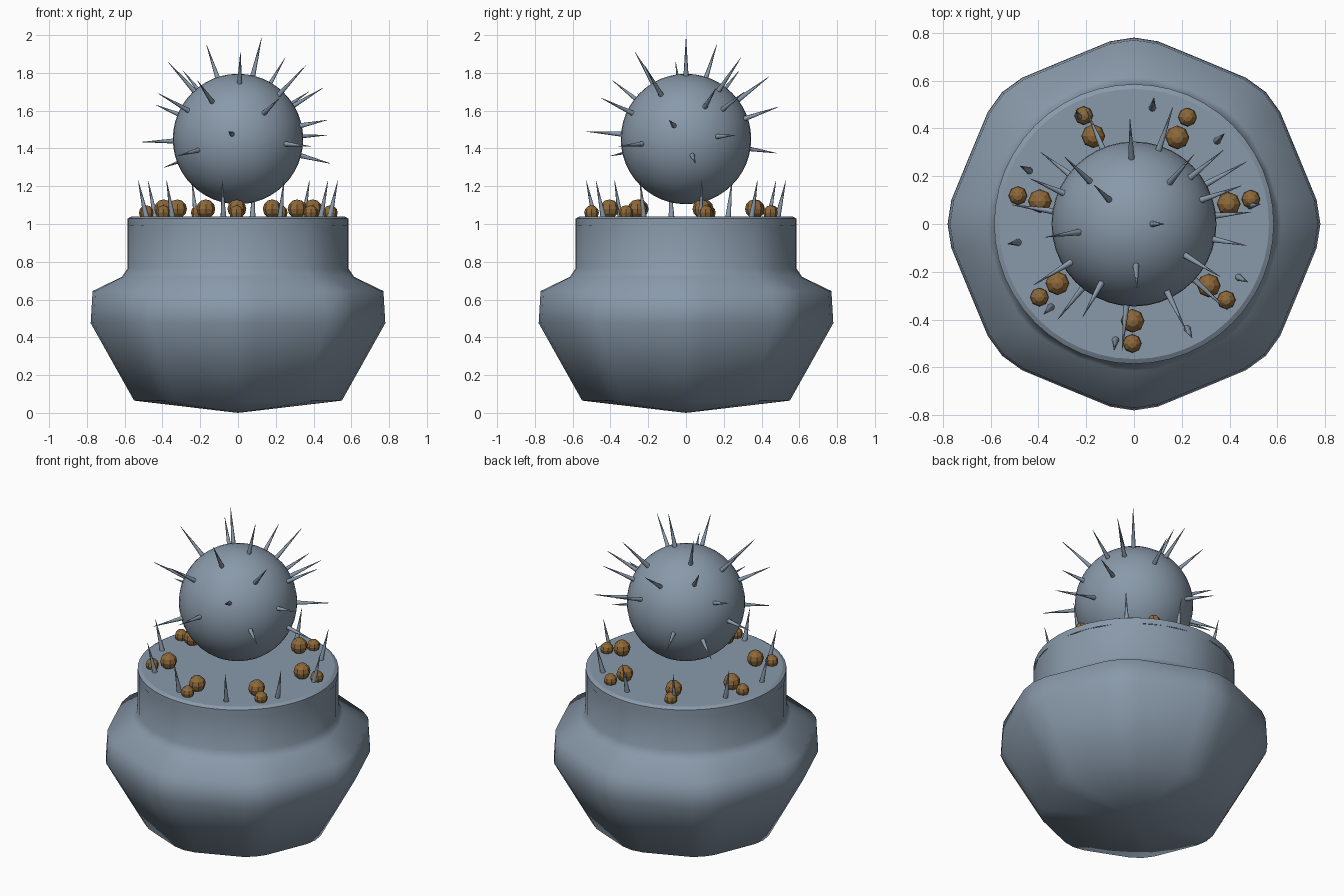
import bpy, bmesh, math
from mathutils import Vector

if "Cube" in bpy.data.objects:
    bpy.data.objects.remove(bpy.data.objects["Cube"])

def material(name, rgb):
    m = bpy.data.materials.new(name)
    m.diffuse_color = (*rgb, 1)
    m.use_nodes = True
    m.node_tree.nodes["Principled BSDF"].inputs["Base Color"].default_value = m.diffuse_color
    return m

slate = material("slate_blue", (0.25, 0.32, 0.40))
brown = material("pebble_brown", (0.27, 0.14, 0.04))

def finish(bm, name, mat, smooth_angle=None):
    bmesh.ops.recalc_face_normals(bm, faces=bm.faces)
    me = bpy.data.meshes.new(name)
    bm.to_mesh(me)
    bm.free()
    me.materials.append(mat)
    ob = bpy.data.objects.new(name, me)
    bpy.context.collection.objects.link(ob)
    if smooth_angle:
        bpy.ops.object.select_all(action='DESELECT')
        ob.select_set(True)
        bpy.context.view_layer.objects.active = ob
        bpy.ops.object.shade_smooth_by_angle(angle=math.radians(smooth_angle))
    return ob

def lathe(profile, angles):
    """Rings of (radius, z, wave); wave blends round to soft octagon. Ends close to a point or cap."""
    wave = {0: 1.0, 7.5: 0.988, 22.5: 0.955, 37.5: 0.988}
    bm = bmesh.new()
    rings = []
    for r, z, w in profile:
        if r == 0:
            rings.append([bm.verts.new((0, 0, z))])
            continue
        ring = []
        for a in angles:
            rr = r * (1 - w * (1 - wave.get(a % 45, 1.0)))
            t = math.radians(a)
            ring.append(bm.verts.new((rr * math.cos(t), rr * math.sin(t), z)))
        rings.append(ring)
    n = len(angles)
    for lo, hi in zip(rings, rings[1:]):
        for i in range(n):
            j = (i + 1) % n
            if len(lo) == 1:
                bm.faces.new((lo[0], hi[j], hi[i]))
            elif len(hi) == 1:
                bm.faces.new((lo[i], lo[j], hi[0]))
            else:
                bm.faces.new((lo[i], lo[j], hi[j], hi[i]))
    return bm

# Pot: faceted soft-octagon body turning into a round collar
octo = [k * 45 + a for k in range(8) for a in (0, 7.5, 22.5, 37.5)]
pot = [(0, 0, 0), (0.55, 0.065, 1), (0.78, 0.475, 1), (0.77, 0.645, 1),
       (0.615, 0.72, 0.3), (0.585, 0.765, 0), (0.585, 0.99, 0)]
finish(lathe(pot, octo), "pot", slate, 62)

# Soil disc closing the collar
round_angles = [i * 7.5 for i in range(48)]
soil = [(0.585, 0.99, 0), (0.585, 1.028, 0), (0.565, 1.04, 0), (0, 1.04, 0)]
finish(lathe(soil, round_angles), "soil", slate, 30)

# Cactus ball
CENTRE = Vector((0, 0, 1.45))
bm = bmesh.new()
bmesh.ops.create_uvsphere(bm, u_segments=40, v_segments=24, radius=0.345)
bmesh.ops.translate(bm, verts=bm.verts, vec=CENTRE)
finish(bm, "cactus_ball", slate, 60)

def add_spike(bm, root, tip, radius=0.014):
    d = tip - root
    mat = d.to_track_quat('Z', 'Y').to_matrix().to_4x4()
    mat.translation = (root + tip) / 2
    bmesh.ops.create_cone(bm, cap_ends=True, segments=8, radius1=radius,
                          radius2=0.001, depth=d.length, matrix=mat)

# Cactus spikes, given by their tips
tips = [(0.125, 0, 1.985), (-0.167, 0.163, 1.95), (0.25, 0.29, 1.88),
        (0.013, -0.27, 1.91), (-0.017, 0.44, 1.78), (0.163, 0.49, 1.62),
        (0.375, 0.31, 1.70), (0.45, 0.16, 1.72), (0.47, -0.09, 1.55),
        (0.22, -0.45, 1.667), (-0.215, -0.39, 1.76), (0.36, -0.22, 1.84),
        (-0.42, -0.255, 1.69), (-0.37, -0.055, 1.857), (-0.435, 0.19, 1.63),
        (-0.29, 0.28, 1.81), (-0.05, -0.53, 1.49), (-0.32, -0.40, 1.36),
        (0.49, 0.05, 1.32), (0.47, 0.26, 1.47), (0.39, -0.36, 1.41),
        (-0.51, 0.08, 1.434), (-0.39, 0.30, 1.30), (-0.2, 0.48, 1.375)]
bm = bmesh.new()
for t in tips:
    tip = Vector(t)
    add_spike(bm, CENTRE + (tip - CENTRE).normalized() * 0.335, tip)
finish(bm, "cactus_spikes", slate, 60)

# Ring of spikes leaning out of the soil
bm = bmesh.new()
for i in range(10):
    t = math.radians(9 + 36 * i)
    u = Vector((math.cos(t), math.sin(t), 0))
    add_spike(bm, u * 0.49 + Vector((0, 0, 1.03)), u * 0.535 + Vector((0, 0, 1.23)), 0.016)
finish(bm, "soil_spikes", slate, 60)

# Seven pairs of pebbles
bm = bmesh.new()
for i in range(7):
    t = math.radians(12 + 360 / 7 * i)
    for dist, size, z in ((0.405, 0.05, 1.08), (0.50, 0.039, 1.06)):
        made = bmesh.ops.create_uvsphere(bm, u_segments=8, v_segments=6, radius=size)
        bmesh.ops.translate(bm, verts=made["verts"],
                            vec=(dist * math.cos(t), dist * math.sin(t), z))
finish(bm, "pebbles", brown)
